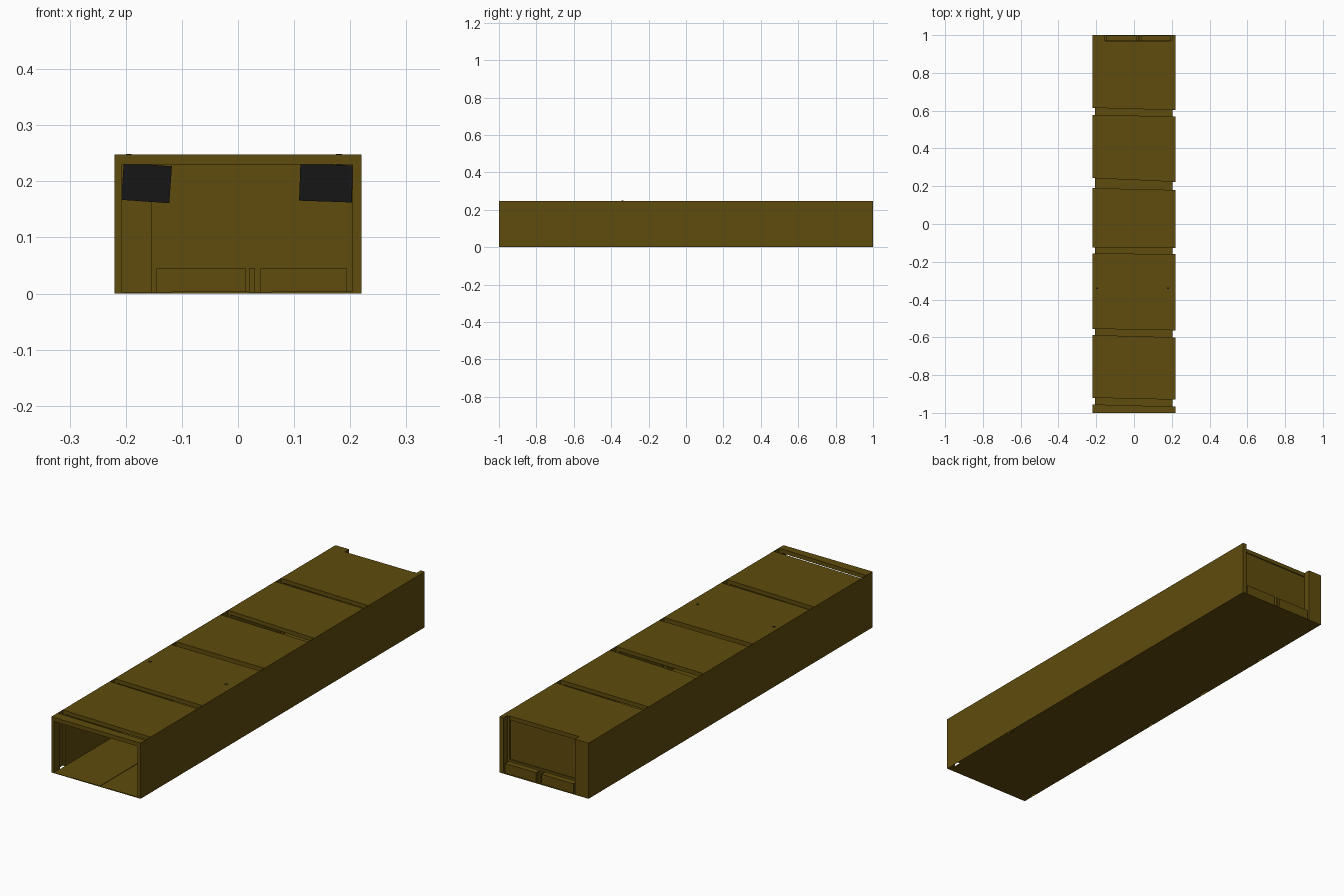
import bpy, bmesh
from math import radians

if "Cube" in bpy.data.objects:
    bpy.data.objects.remove(bpy.data.objects["Cube"])


def material(name, colour):
    m = bpy.data.materials.new(name)
    m.diffuse_color = (*colour, 1)
    m.use_nodes = True
    m.node_tree.nodes["Principled BSDF"].inputs["Base Color"].default_value = m.diffuse_color
    return m


WOOD = material("ochre", (0.115, 0.072, 0.004))
BLACK = material("black", (0.008, 0.008, 0.008))


def prism(name, outline, z0, z1, mat=WOOD):
    """Extrude an xy outline from z0 to z1."""
    bm = bmesh.new()
    face = bm.faces.new([bm.verts.new((x, y, z0)) for x, y in outline])
    ext = bmesh.ops.extrude_face_region(bm, geom=[face])
    verts = [v for v in ext["geom"] if isinstance(v, bmesh.types.BMVert)]
    bmesh.ops.translate(bm, verts=verts, vec=(0, 0, z1 - z0))
    bmesh.ops.recalc_face_normals(bm, faces=bm.faces)
    mesh = bpy.data.meshes.new(name)
    bm.to_mesh(mesh)
    bm.free()
    ob = bpy.data.objects.new(name, mesh)
    bpy.context.collection.objects.link(ob)
    mesh.materials.append(mat)
    return ob


def box(name, x0, x1, y0, y1, z0, z1, mat=WOOD):
    return prism(name, [(x0, y0), (x1, y0), (x1, y1), (x0, y1)], z0, z1, mat)


W, H, CEIL, LEFT, RIGHT = 0.22, 0.248, 0.23, -0.207, 0.204

# Slanted gaps between hall sections: start left, start right, end left, end right
gaps = [(-0.955, -0.967, -0.92, -0.93), (-0.588, -0.60, -0.555, -0.563),
        (-0.157, -0.158, -0.125, -0.127), (0.19, 0.18, 0.243, 0.223),
        (0.577, 0.57, 0.615, 0.603)]
starts = [(-1, -1)] + [g[2:] for g in gaps]
ends = [g[:2] for g in gaps] + [(0.97, 0.97)]

# Roof slab and two thick walls for each section
for (sl, sr), (el, er) in zip(starts, ends):
    def strip(name, x0, x1, z0, z1):
        def at(l, r, x):
            return l + (r - l) * (x + W) / (2 * W)
        prism(name, [(x0, at(sl, sr, x0)), (x1, at(sl, sr, x1)),
                     (x1, at(el, er, x1)), (x0, at(el, er, x0))], z0, z1)
    strip("roof_section", -W, W, CEIL, H)
    strip("left_wall_section", -W, LEFT, 0, CEIL)
    strip("right_wall_section", RIGHT, W, 0, CEIL)

# Thin unbroken outer skins
box("left_outer_skin", -W, -W + 0.001, -1, 1, 0, H)
box("right_outer_skin", W - 0.001, W, -1, 1, 0, H)

# Lengthwise floor boards
edges = [LEFT, -0.118, 0.02, 0.06, RIGHT]
for i, (a, b) in enumerate(zip(edges, edges[1:])):
    box("floor_board", a, b, -1, 1, 0, 0.004 if i % 2 else 0.002)

# Back end: corner posts, recessed panel with its border
box("wide_back_post", -W, -0.153, 0.97, 1, 0, H)
box("narrow_back_post", 0.2, W, 0.97, 1, 0, H)
box("back_panel", LEFT, RIGHT, 0.95, 0.965, 0, H - 0.002)
box("panel_top_border", -0.153, 0.2, 0.965, 0.97, 0.236, H)
box("panel_bottom_border", -0.153, 0.2, 0.965, 0.972, 0.046, 0.055)
box("panel_side_border", 0.188, 0.2, 0.965, 0.972, 0.046, H)
box("inner_post", LEFT, -0.153, 0.93, 0.95, 0, CEIL)

# Low blocks standing along the foot of the panel
for x0, x1 in ((-0.145, 0.013), (0.02, 0.03), (0.04, 0.193)):
    box("low_block", x0, x1, 0.935, 0.998, 0, 0.046)

# Tilted black ceiling units with pins through the roof
for x0, x1, pin, tilt in ((-0.206, -0.12, -0.195, -4), (0.11, 0.204, 0.18, 2)):
    cx, hw = (x0 + x1) / 2, (x1 - x0) / 2
    unit = box("ceiling_unit", -hw, hw, -0.03, 0.03, -0.033, 0.033, BLACK)
    unit.location = (cx, -0.34, 0.197)
    unit.rotation_euler = (0, radians(-tilt if tilt < 0 else tilt), 0)
    box("mounting_pin", pin - 0.005, pin + 0.005, -0.345, -0.335, 0.22, 0.249, BLACK)
